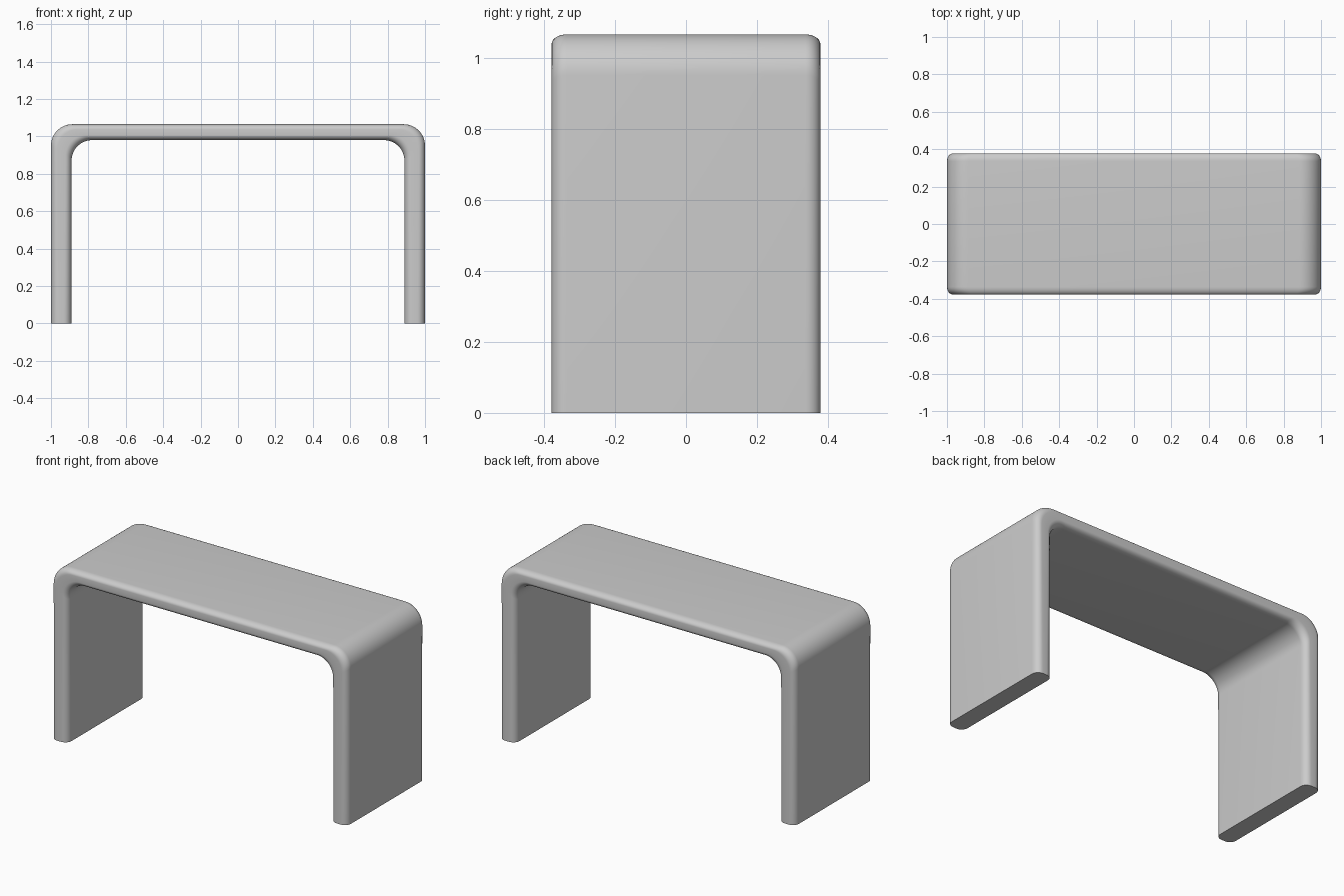
import bpy, bmesh, math
from mathutils import Vector

if "Cube" in bpy.data.objects:
    bpy.data.objects.remove(bpy.data.objects["Cube"])

HALF_W, HALF_D, HEIGHT = 1.0, 0.378, 1.065
LEG_T, TOP_T = 0.11, 0.085
R_OUT, R_IN, R_EDGE = 0.115, 0.11, 0.042
ARC, EDGE = 14, 8


def arc_point(half_w, height, r, a):
    return Vector((half_w - r + r * math.cos(a), 0, height - r + r * math.sin(a)))


# Matching outer / inner points of the U-shaped path, right half then mirrored
right = [(Vector((HALF_W, 0, 0)), Vector((HALF_W - LEG_T, 0, 0)))]
for i in range(ARC + 1):
    a = math.pi / 2 * i / ARC
    right.append((arc_point(HALF_W, HEIGHT, R_OUT, a),
                  arc_point(HALF_W - LEG_T, HEIGHT - TOP_T, R_IN, a)))
flip = Vector((-1, 1, 1))
path = right + [(o * flip, n * flip) for o, n in reversed(right)]

# Rounded slab cross-section swept along the path
bm = bmesh.new()
rings = []
for outer, inner in path:
    across = outer - inner
    thick = across.length
    across.normalize()
    ring = []
    for sy, st, start in ((1, 1, 0), (-1, 1, 1), (-1, -1, 2), (1, -1, 3)):
        for k in range(EDGE + 1):
            a = math.pi / 2 * (start + k / EDGE)
            y = sy * (HALF_D - R_EDGE) + R_EDGE * math.cos(a)
            t = st * (thick / 2 - R_EDGE) + R_EDGE * math.sin(a)
            p = (outer + inner) / 2 + across * t
            ring.append(bm.verts.new((p.x, y, p.z)))
    rings.append(ring)
n = len(rings[0])
for a, b in zip(rings, rings[1:]):
    for i in range(n):
        j = (i + 1) % n
        bm.faces.new((a[i], a[j], b[j], b[i]))
# Flat feet
bm.faces.new(rings[0])
bm.faces.new(rings[-1])
bmesh.ops.recalc_face_normals(bm, faces=bm.faces)

mesh = bpy.data.meshes.new("waterfall_bench")
bm.to_mesh(mesh)
bm.free()
bench = bpy.data.objects.new("waterfall_bench", mesh)
bpy.context.collection.objects.link(bench)
bpy.context.view_layer.objects.active = bench
bench.select_set(True)
bpy.ops.object.shade_smooth_by_angle(angle=math.radians(35))
